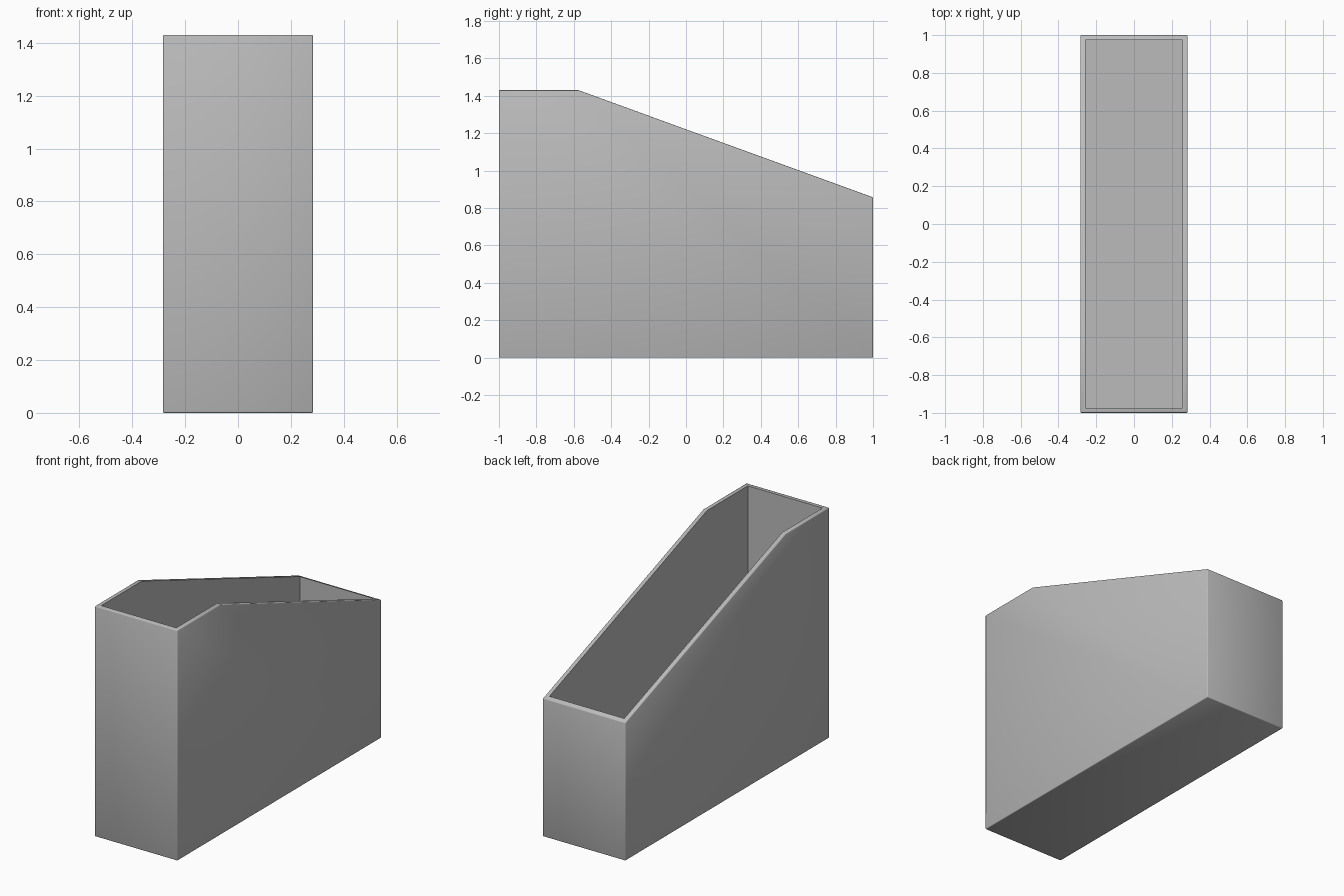
import bpy
import bmesh
import math

cube = bpy.data.objects.get("Cube")
if cube:
    bpy.data.objects.remove(cube, do_unlink=True)

HALF_X, HALF_Y = 0.284, 1.0
TALL, LOW, BEND_Y = 1.43, 0.857, -0.575
WALL = 0.027


def rim_height(y):
    """Height of the open top: level at the front, sloping to the back."""
    return TALL - max(0, y - BEND_Y) * (TALL - LOW) / (HALF_Y - BEND_Y)


def shell(bm, inset, floor):
    """Five-sided open box; returns its rim loop and all of its vertices."""
    hx, hy = HALF_X - inset, HALF_Y - inset

    def side(x):
        points = [(-hy, floor)] + [(y, rim_height(y)) for y in (-hy, BEND_Y, hy)]
        return [bm.verts.new((x, y, z)) for y, z in points + [(hy, floor)]]

    a, b = side(-hx), side(hx)
    bm.faces.new(a)
    bm.faces.new(b)
    for i, j in ((0, 1), (3, 4), (4, 0)):
        bm.faces.new((a[i], a[j], b[j], b[i]))
    return a[1:4] + b[3:0:-1], a + b


# Outer and inner shells joined by the rim
bm = bmesh.new()
outer_rim, outer = shell(bm, 0, 0)
inner_rim, _ = shell(bm, WALL, WALL)
for i in range(len(outer_rim)):
    j = (i + 1) % len(outer_rim)
    bm.faces.new((outer_rim[i], outer_rim[j], inner_rim[j], inner_rim[i]))
bmesh.ops.recalc_face_normals(bm, faces=bm.faces)

# Slightly softened outer edges
outer_set = set(outer)
edges = [e for e in bm.edges if all(v in outer_set for v in e.verts)]
bmesh.ops.bevel(bm, geom=edges, offset=0.005, segments=2, profile=0.5,
                affect='EDGES', clamp_overlap=True)

mesh = bpy.data.meshes.new("file_holder")
bm.to_mesh(mesh)
bm.free()
holder = bpy.data.objects.new("file_holder", mesh)
bpy.context.collection.objects.link(holder)

# Plain grey material
grey = bpy.data.materials.new("plain grey")
grey.use_nodes = True
colour = (0.5, 0.5, 0.5, 1)
grey.diffuse_color = colour
grey.node_tree.nodes["Principled BSDF"].inputs["Base Color"].default_value = colour
mesh.materials.append(grey)

bpy.ops.object.select_all(action='DESELECT')
holder.select_set(True)
bpy.context.view_layer.objects.active = holder
bpy.ops.object.shade_smooth_by_angle(angle=math.radians(50))
